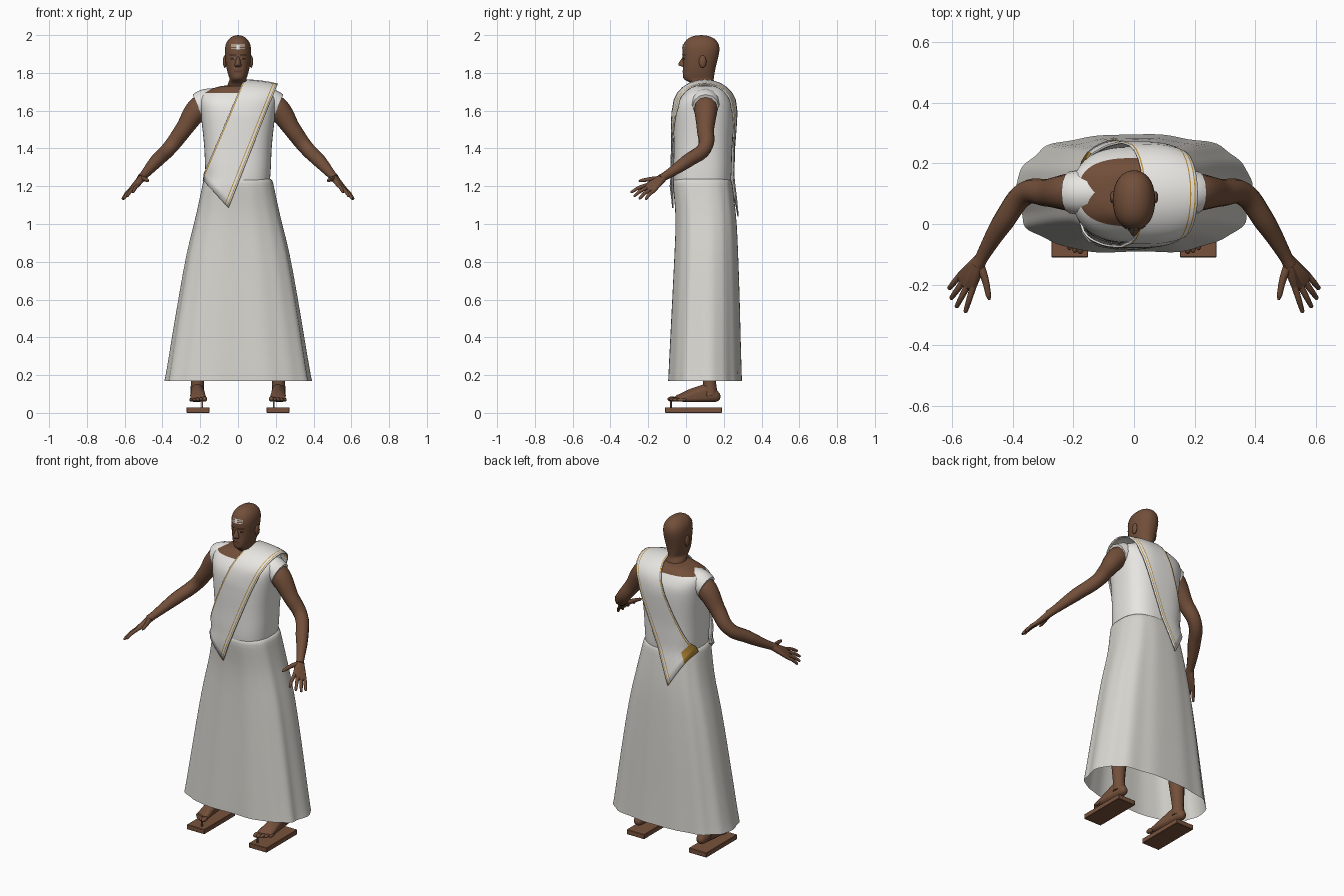
import bpy, bmesh, math
from mathutils import Vector, Matrix

if "Cube" in bpy.data.objects:
    bpy.data.objects.remove(bpy.data.objects["Cube"])


def material(name, rgb):
    m = bpy.data.materials.new(name)
    m.use_nodes = True
    m.diffuse_color = (*rgb, 1)
    m.node_tree.nodes["Principled BSDF"].inputs["Base Color"].default_value = (*rgb, 1)
    return m


SKIN = material("brown skin", (.17, .078, .042))
TUNIC = material("white cloth", (.8, .79, .76))
SKIRT = material("off white cloth", (.68, .665, .62))
GOLD = material("gold trim", (.5, .27, .04))
WOOD = material("sandal wood", (.19, .085, .045))
DARK = material("dark brown", (.03, .014, .01))
LIPS = material("lip brown", (.12, .04, .03))
WHITE = material("white paint", (.8, .8, .78))


def finish(name, bm, mats, smooth=True, subdivide=0):
    bmesh.ops.recalc_face_normals(bm, faces=bm.faces)
    mesh = bpy.data.meshes.new(name)
    bm.to_mesh(mesh)
    bm.free()
    for m in mats:
        mesh.materials.append(m)
    if smooth:
        mesh.shade_smooth()
    ob = bpy.data.objects.new(name, mesh)
    bpy.context.collection.objects.link(ob)
    if subdivide:
        ob.modifiers.new("smooth", 'SUBSURF').levels = subdivide
        ob.modifiers["smooth"].render_levels = subdivide
    return ob


def bridge(bm, rings, closed=True):
    for a, b in zip(rings, rings[1:]):
        n = len(a)
        for i in range(n if closed else n - 1):
            j = (i + 1) % n
            bm.faces.new((a[i], a[j], b[j], b[i]))


def loft(rows, n, count, ripple=0, cap=True):
    """Stack of rounded rings; each row is height, half width, centre y, half depth."""
    bm = bmesh.new()
    rings = []
    for k, (z, w, c, d) in enumerate(rows):
        ring = []
        for i in range(count):
            a = math.tau * i / count
            ca, sa = math.cos(a), math.sin(a)
            f = 1 + ripple * (1 - k / len(rows)) * (math.sin(9 * a) + math.sin(14 * a + 1)) / 2
            ring.append(bm.verts.new((f * w * math.copysign(abs(ca) ** (2 / n), ca),
                                      c + f * d * math.copysign(abs(sa) ** (2 / n), sa), z)))
        rings.append(ring)
    bridge(bm, rings)
    if cap:
        bm.faces.new(rings[-1])
    return bm


def surface_y(rows, x, z, side, n, off):
    """Depth of a lofted surface at x, z; also returns x kept on the surface."""
    for a, b in zip(rows, rows[1:]):
        if z <= b[0]:
            break
    t = min(max((z - a[0]) / (b[0] - a[0]), 0), 1)
    w, c, d = (a[i] + (b[i] - a[i]) * t for i in (1, 2, 3))
    w, d = w + off, d + off
    x = min(max(x, -.985 * w), .985 * w)
    return x, c + side * d * (1 - abs(x / w) ** n) ** (1 / n)


def tube(name, points, mat):
    """Smooth limb through points given as x, y, z, radius."""
    cu = bpy.data.curves.new(name, 'CURVE')
    cu.dimensions = '3D'
    cu.bevel_depth, cu.bevel_resolution, cu.resolution_u = 1, 4, 6
    cu.use_fill_caps = True
    sp = cu.splines.new('BEZIER')
    sp.bezier_points.add(len(points) - 1)
    for p, (x, y, z, r) in zip(sp.bezier_points, points):
        p.co, p.radius = (x, y, z), r
        p.handle_left_type = p.handle_right_type = 'AUTO'
    tmp = bpy.data.objects.new(name + " path", cu)
    bpy.context.collection.objects.link(tmp)
    bpy.context.view_layer.update()
    mesh = bpy.data.meshes.new_from_object(tmp.evaluated_get(bpy.context.evaluated_depsgraph_get()))
    bpy.data.objects.remove(tmp)
    bm = bmesh.new()
    bm.from_mesh(mesh)
    for f in bm.faces:
        f.material_index = 0
    return finish(name, bm, [mat])


def hull(name, balls, mat):
    """Skin stretched around balls given as x, y, z, radius."""
    bm = bmesh.new()
    for x, y, z, r in balls:
        bmesh.ops.create_icosphere(bm, subdivisions=2, radius=r, matrix=Matrix.Translation((x, y, z)))
    bmesh.ops.delete(bm, geom=bm.faces[:], context='FACES_ONLY')
    bmesh.ops.delete(bm, geom=bm.edges[:], context='EDGES_FACES') if bm.edges else None
    bmesh.ops.convex_hull(bm, input=bm.verts[:])
    bmesh.ops.delete(bm, geom=[v for v in bm.verts if not v.link_faces], context='VERTS')
    return finish(name, bm, [mat])


def ball(name, loc, size, mat):
    bm = bmesh.new()
    bmesh.ops.create_uvsphere(bm, u_segments=16, v_segments=10, radius=1,
                              matrix=Matrix.LocRotScale(Vector(loc), None, Vector(size)))
    return finish(name, bm, [mat])


# skirt
skirt = [(.17, .387, .1, .195), (.2, .38, .1, .194), (.4, .348, .102, .186), (.6, .315, .105, .179),
         (.86, .27, .107, .168), (1, .232, .107, .162), (1.1, .21, .1, .159),
         (1.2, .189, .088, .159), (1.235, .183, .086, .156), (1.24, .165, .086, .14)]
finish("skirt", loft(skirt, 2.6, 56, .03, cap=False), [SKIRT], subdivide=1)

# tunic, with bare skin at the neckline
tunic = [(1.18, .165, .085, .145), (1.24, .17, .086, .154), (1.3, .175, .087, .155), (1.4, .177, .09, .154),
         (1.5, .188, .094, .158), (1.6, .2, .098, .16), (1.64, .205, .1, .15), (1.675, .205, .103, .128),
         (1.695, .185, .105, .112), (1.712, .15, .107, .1), (1.725, .115, .107, .085), (1.735, .07, .105, .065)]
bm = loft(tunic, 2.6, 56)
for f in bm.faces:
    p = f.calc_center_median()
    f.material_index = int(p.z > 1.7 and p.x < .05)
finish("tunic", bm, [TUNIC, SKIN], subdivide=1)

# sash over the left shoulder, ending in a point at front and back
body = skirt[:-2] + tunic[1:]
columns = [0, .025, .05, .15, .3, .45, .6, .75, .86, .88, .94, .96, 1]
ROWS, ARCH, TOP = 14, 12, 1.62


def sash_point(s, t, side):
    tip = (-.05, 1.085) if side < 0 else (-.07, 1.04)
    low = Vector((-.19, 1.24)).lerp(Vector(tip), s)
    p = low.lerp(Vector((-.03 + .19 * s, TOP)), t)
    x, y = surface_y(body, p.x, p.y, side, 3, .012)
    return Vector((x, y, p.y))


bm = bmesh.new()
grid = [[sash_point(s, k / ROWS, -1) for s in columns] for k in range(ROWS + 1)]
for k in range(1, ARCH):
    a = math.pi * k / ARCH
    row = []
    for s in columns:
        f, b = sash_point(s, 1, -1), sash_point(s, 1, 1)
        p = f.lerp(b, (1 - math.cos(a)) / 2)
        row.append(p + math.sin(a) * Vector((.06 - .01 * s, 0, .142 - .022 * s * s)))
    grid.append(row)
grid += [[sash_point(s, 1 - k / ROWS, 1) for s in columns] for k in range(ROWS + 1)]
bridge(bm, [[bm.verts.new(p) for p in row] for row in grid], closed=False)
bm.faces.ensure_lookup_table()
for i, f in enumerate(bm.faces):
    row, col = divmod(i, len(columns) - 1)
    f.material_index = int(col in (1, 8, 10) or (row > len(grid) - 4 and col < 4))
sash = finish("sash", bm, [TUNIC, GOLD])
thick = sash.modifiers.new("thickness", 'SOLIDIFY')
thick.thickness, thick.offset = .007, 0

# head and neck
head = [(1.69, .068, .105, .068), (1.73, .056, .098, .058), (1.752, .052, .085, .064), (1.764, .042, .066, .08),
        (1.78, .049, .066, .083), (1.81, .058, .068, .085), (1.84, .064, .072, .088), (1.88, .069, .077, .094),
        (1.92, .071, .079, .1), (1.95, .067, .08, .096), (1.975, .054, .08, .081),
        (1.992, .034, .08, .054), (2, .012, .08, .02)]
finish("head", loft(head, 2.2, 32), [SKIN], subdivide=1)
hull("nose", [(0, -.011, 1.883, .007), (0, -.032, 1.846, .009), (.011, -.018, 1.84, .008),
              (-.011, -.018, 1.84, .008)], SKIN)


def face_patch(name, x0, x1, z0, z1, mat, off=.002):
    """Thin plate following the front of the head."""
    bm = bmesh.new()
    rings = []
    for z in (z0, z1):
        ring = []
        for i in range(7):
            x, y = surface_y(head, x0 + (x1 - x0) * i / 6, z, -1, 2.2, off)
            ring.append(bm.verts.new((x, y, z)))
        rings.append(ring)
    bridge(bm, rings, closed=False)
    finish(name, bm, [mat])


for i in range(3):
    face_patch(f"forehead_line_{i + 1}", -.038, .038, 1.926 + .01 * i, 1.93 + .01 * i, WHITE)
face_patch("forehead_mark", -.008, .008, 1.925, 1.951, WHITE)
face_patch("lips", -.02, .02, 1.802, 1.813, LIPS)

for s, side in ((1, "left"), (-1, "right")):
    # facial features
    face_patch(side + "_eyebrow", s * .01, s * .045, 1.891, 1.898, DARK)
    face_patch(side + "_eye", s * .015, s * .04, 1.87, 1.88, DARK)
    face_patch(side + "_eye_white", s * .017, s * .022, 1.873, 1.877, WHITE, .003)
    ball(side + "_ear", (s * .07, .088, 1.86), (.01, .02, .033), SKIN)

    def mirrored(points):
        return [(s * x, y, z, r) for x, y, z, r in points]

    # sleeve cap and arm
    tube(side + "_sleeve", mirrored([(.12, .104, 1.645, .075), (.175, .104, 1.638, .075),
                                     (.213, .104, 1.622, .069)]), TUNIC)
    tube(side + "_arm", mirrored([(.15, .105, 1.655, .06), (.215, .105, 1.605, .062), (.285, .103, 1.505, .046),
                                  (.36, .1, 1.405, .039), (.43, .01, 1.335, .036),
                                  (.502, -.11, 1.254, .022), (.515, -.135, 1.24, .022)]), SKIN)

    # hand
    knuckles = [(.53, -.205, 1.207, .011), (.55, -.205, 1.192, .011),
                (.565, -.192, 1.18, .011), (.575, -.17, 1.176, .01)]
    tips = [(.557, -.293, 1.167), (.587, -.276, 1.147), (.605, -.248, 1.133), (.612, -.215, 1.13)]
    hull(side + "_palm", mirrored([(.505, -.115, 1.25, .021), (.515, -.165, 1.228, .013)] + knuckles), SKIN)
    for name, k, t in zip(("index", "middle", "ring", "little"), knuckles, tips):
        mid = Vector(k[:3]).lerp(Vector(t), .5) + Vector((0, 0, .005))
        near = Vector(k[:3]).lerp(Vector(t), .95)
        tube(f"{side}_{name}_finger", mirrored([k, (*mid, .0095), (*near, .007), (*t, .003)]), SKIN)
    tube(side + "_thumb", mirrored([(.51, -.13, 1.24, .015), (.492, -.18, 1.238, .012),
                                    (.48, -.235, 1.23, .009), (.477, -.25, 1.227, .004)]), SKIN)

    # leg and foot
    tube(side + "_leg", mirrored([(.215, .13, .09, .038), (.215, .125, .16, .034), (.21, .12, .3, .045),
                                  (.19, .11, .6, .06)]), SKIN)
    hull(side + "_foot", mirrored([(.213, .155, .087, .029), (.215, .12, .125, .034), (.185, -.045, .077, .017),
                                   (.24, -.025, .073, .014), (.205, .03, .105, .024)]), SKIN)
    for i in range(5):
        r = (.014, .011, .011, .01, .009)[i]
        ball(f"{side}_toe_{i + 1}", (s * (.177 + .018 * i), -.072 + .003 * i * i, .073 - .001 * i),
             (r, .027, r), SKIN)

    # sandal with toe peg
    bm = bmesh.new()
    bmesh.ops.create_cube(bm, size=1, matrix=Matrix.LocRotScale(
        Vector((s * .212, .04, .015)), None, Vector((.12, .3, .029))))
    bmesh.ops.bevel(bm, geom=bm.edges[:], offset=.002, segments=1, affect='EDGES')
    finish(side + "_sandal", bm, [WOOD], smooth=False)
    tube(side + "_sandal_peg", mirrored([(.189, -.08, .025, .005), (.189, -.08, .06, .005),
                                         (.189, -.08, .068, .009)]), WOOD)
